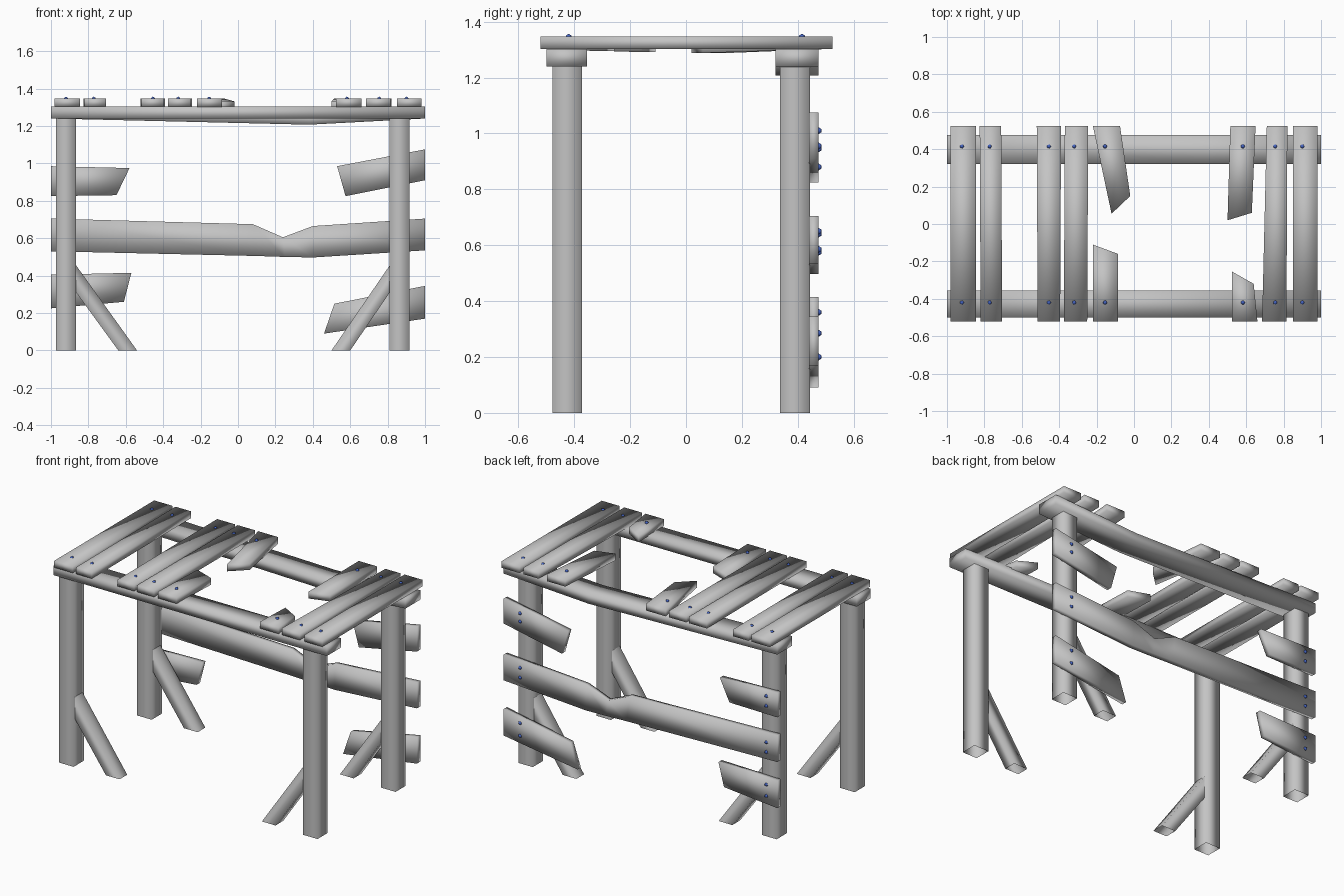
import bpy
import bmesh

cube = bpy.data.objects.get("Cube")
if cube:
    bpy.data.objects.remove(cube, do_unlink=True)


def material(name, color):
    m = bpy.data.materials.new(name)
    m.use_nodes = True
    m.diffuse_color = color
    m.node_tree.nodes["Principled BSDF"].inputs["Base Color"].default_value = color
    return m


WOOD = material("grey wood", (0.55, 0.55, 0.55, 1))
NAIL = material("blue nail", (0.06, 0.13, 0.55, 1))


def finish(name, bm, mat):
    bmesh.ops.recalc_face_normals(bm, faces=bm.faces)
    mesh = bpy.data.meshes.new(name)
    bm.to_mesh(mesh)
    bm.free()
    mesh.materials.append(mat)
    for p in mesh.polygons:
        p.use_smooth = True
    obj = bpy.data.objects.new(name, mesh)
    bpy.context.collection.objects.link(obj)
    return obj


def loft(name, rings, capped=True):
    """Join a row of four-cornered rings into one timber."""
    bm = bmesh.new()
    rows = [[bm.verts.new(p) for p in ring] for ring in rings]
    for a, b in zip(rows, rows[1:]):
        for i in range(4):
            j = (i + 1) % 4
            bm.faces.new((a[i], a[j], b[j], b[i]))
    if capped:
        bm.faces.new(rows[0])
        bm.faces.new(rows[-1])
    return finish(name, bm, WOOD)


def upright_board(name, y0, y1, columns):
    """Board along x; each column holds the lower and upper edge points (x, z)."""
    loft(name, [[(lx, y0, lz), (lx, y1, lz), (ux, y1, uz), (ux, y0, uz)]
                for (lx, lz), (ux, uz) in columns])


def flat_board(name, left, right, drop=0):
    """Top board; left and right edges run from the outer end to the inner end."""
    rings = []
    for (lx, ly), (rx, ry), d in zip(left, right, (0, drop)):
        lo, hi = 1.303 - d, 1.347 - d
        rings.append([(lx, ly, lo), (rx, ry, lo), (rx, ry, hi), (lx, ly, hi)])
    loft(name, rings)


def nail(name, pos):
    bm = bmesh.new()
    bmesh.ops.create_icosphere(bm, subdivisions=1, radius=0.012)
    finish(name, bm, NAIL).location = pos


# Posts and their slanted braces
for depth, y in (("front", -0.425), ("back", 0.39)):
    for side, x, inner, foot0, foot1 in (("right", -0.92, -0.88, -0.64, -0.54),
                                         ("left", 0.863, 0.825, 0.60, 0.50)):
        h, w = 0.053, 0.04
        loft(f"{depth}_{side}_post",
             [[(x - h, y - h, z), (x + h, y - h, z), (x + h, y + h, z), (x - h, y + h, z)]
              for z in (0, 1.25)], capped=False)
        loft(f"{depth}_{side}_brace",
             [[(foot0, y - w, 0), (foot1, y - w, 0), (foot1, y + w, 0), (foot0, y + w, 0)],
              [(inner, y - w, 0.33), (inner, y - w, 0.475),
               (inner, y + w, 0.475), (inner, y + w, 0.33)]], capped=False)

# Long beams under the top, the back one sagging
upright_board("front_beam", -0.50, -0.355, [((-1, 1.24), (-1, 1.303)), ((1, 1.24), (1, 1.303))])
upright_board("back_beam", 0.32, 0.475,
              [((-1, 1.24), (-1, 1.303)), ((0.38, 1.207), (0.38, 1.27)), ((1, 1.24), (1, 1.303))])

# Back boards: one bent, four broken
BACK = {
    "bent_back_board": [((-1, 0.53), (-1, 0.705)), ((0.1, 0.505), (0.08, 0.675)),
                        ((0.25, 0.5), (0.24, 0.605)), ((0.4, 0.497), (0.4, 0.665)),
                        ((1, 0.535), (1, 0.705))],
    "upper_right_back_board": [((-1, 0.825), (-1, 0.985)), ((-0.65, 0.83), (-0.58, 0.975))],
    "upper_left_back_board": [((0.575, 0.825), (0.53, 0.985)), ((1, 0.91), (1, 1.075))],
    "lower_right_back_board": [((-1, 0.225), (-1, 0.405)), ((-0.61, 0.26), (-0.57, 0.415))],
    "lower_left_back_board": [((0.46, 0.09), (0.515, 0.25)), ((1, 0.17), (1, 0.345))],
}
for name, columns in BACK.items():
    upright_board(name, 0.44, 0.475, columns)

# Whole top boards: front left, front right, back left, back right x
F, B = -0.52, 0.525
for i, (a, b, c, d) in enumerate([(-0.98, -0.845, -0.98, -0.845), (-0.82, -0.705, -0.825, -0.71),
                                  (-0.515, -0.395, -0.52, -0.39), (-0.375, -0.25, -0.37, -0.245),
                                  (0.685, 0.815, 0.71, 0.82), (0.85, 0.98, 0.85, 0.98)]):
    flat_board(f"top_board_{i + 1}", [(a, F), (c, B)], [(b, F), (d, B)])

# Broken top boards
flat_board("broken_board_back_right", [(-0.22, B), (-0.12, 0.055)], [(-0.075, B), (-0.02, 0.15)], 0.015)
flat_board("broken_board_front_right", [(-0.22, F), (-0.22, -0.11)], [(-0.085, F), (-0.085, -0.16)], 0.012)
flat_board("broken_board_back_left", [(0.515, B), (0.5, 0.02)], [(0.65, B), (0.63, 0.06)], 0.015)
flat_board("broken_board_front_left", [(0.525, F), (0.525, -0.255)], [(0.66, F), (0.64, -0.32)], 0.008)

# Nails in the top and in the back boards
for i, x in enumerate((-0.92, -0.772, -0.455, -0.32, -0.155, 0.582, 0.755, 0.90)):
    nail(f"top_back_nail_{i + 1}", (x, 0.415, 1.345))
    nail(f"top_front_nail_{i + 1}", (x, -0.42, 1.345))
for side, x, heights in (("right", -0.92, (0.945, 0.88, 0.64, 0.575, 0.36, 0.285)),
                         ("left", 0.88, (1.01, 0.955, 0.65, 0.585, 0.285, 0.20))):
    for i, z in enumerate(heights):
        nail(f"back_{side}_nail_{i + 1}", (x, 0.475, z))
